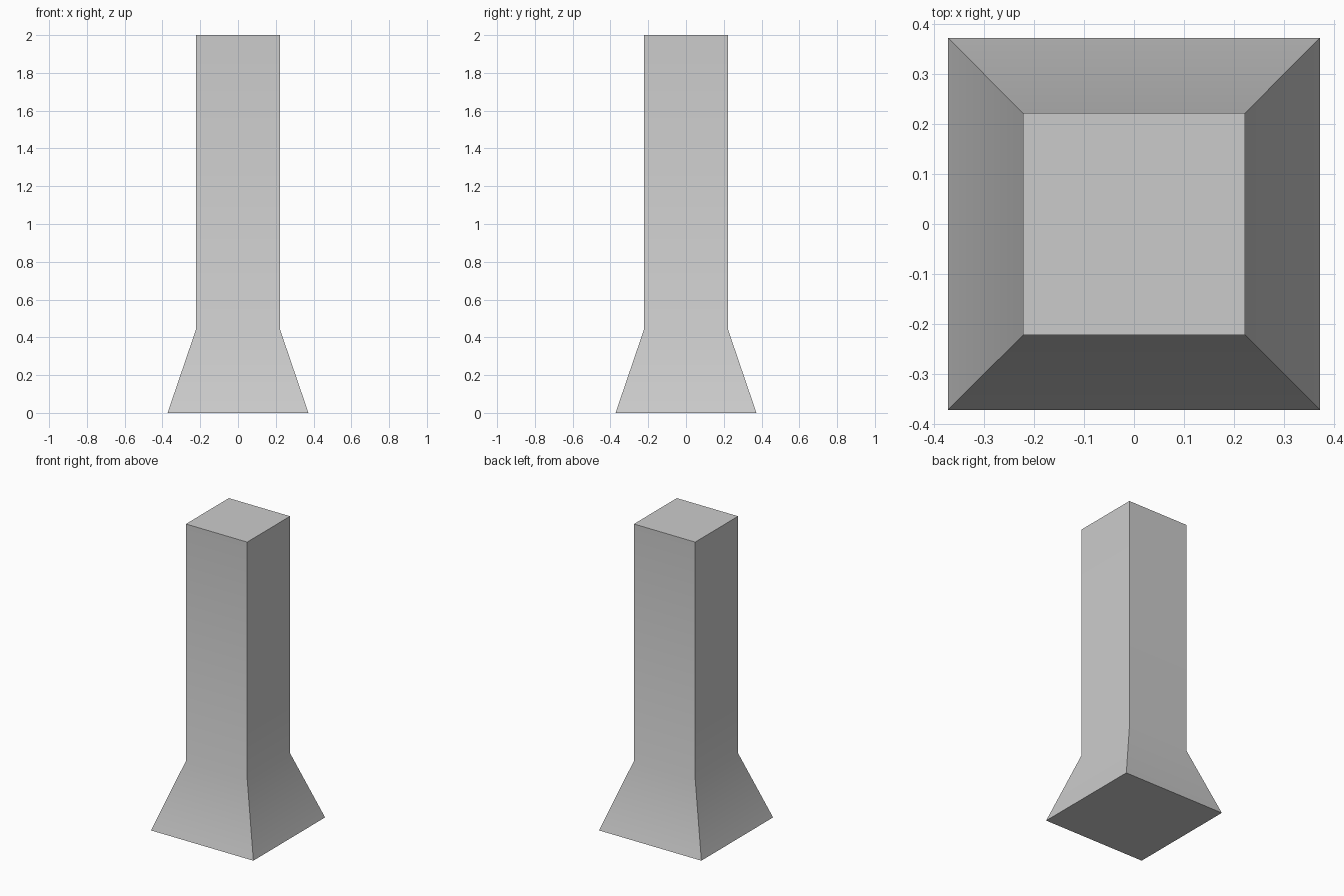
import bpy
import bmesh
import math

cube = bpy.data.objects.get("Cube")
if cube:
    bpy.data.objects.remove(cube, do_unlink=True)

# Plain grey material
grey = bpy.data.materials.new("light_grey")
grey.use_nodes = True
colour = (0.6, 0.6, 0.6, 1.0)
grey.diffuse_color = colour
grey.node_tree.nodes["Principled BSDF"].inputs["Base Color"].default_value = colour

# Square pillar: the profile lists (half width, height) from foot to top
PROFILE = [(0.373, 0.0), (0.223, 0.44), (0.223, 2.0)]
CORNERS = [(-1, -1), (1, -1), (1, 1), (-1, 1)]

bm = bmesh.new()
rings = [[bm.verts.new((sx * w, sy * w, z)) for sx, sy in CORNERS] for w, z in PROFILE]
bm.faces.new(reversed(rings[0]))
bm.faces.new(rings[-1])
for low, high in zip(rings, rings[1:]):
    for i in range(4):
        j = (i + 1) % 4
        bm.faces.new((low[i], low[j], high[j], high[i]))

mesh = bpy.data.meshes.new("flared_pillar")
bm.to_mesh(mesh)
bm.free()
mesh.materials.append(grey)
pillar = bpy.data.objects.new("flared_pillar", mesh)
bpy.context.collection.objects.link(pillar)

# Smooth the bend into the foot, keep the corners sharp
bpy.ops.object.select_all(action="DESELECT")
pillar.select_set(True)
bpy.context.view_layer.objects.active = pillar
bpy.ops.object.shade_smooth_by_angle(angle=math.radians(30))
